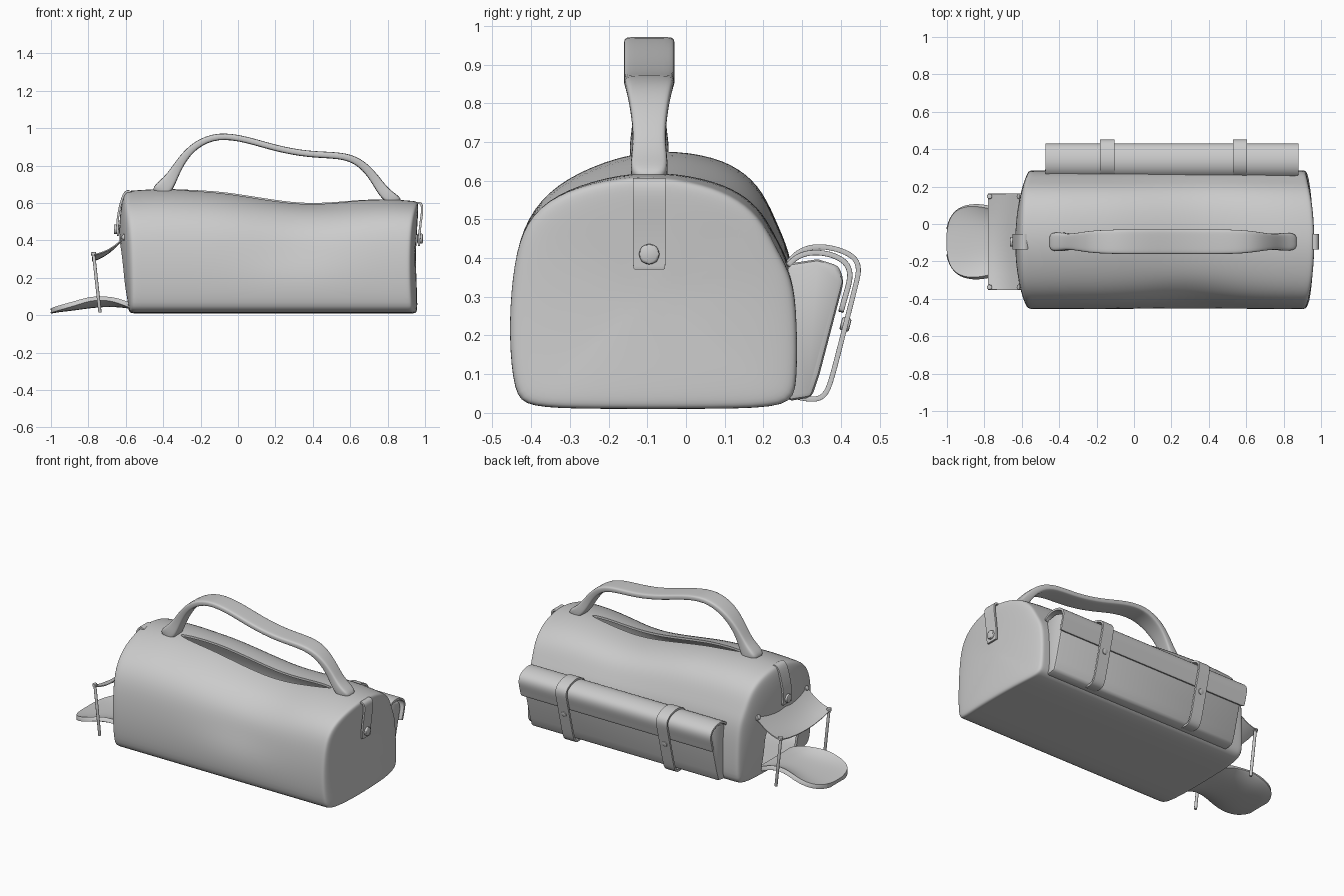
import bpy, bmesh, math
from mathutils import Vector

if "Cube" in bpy.data.objects:
    bpy.data.objects.remove(bpy.data.objects["Cube"])

CY = -0.095          # centre line of handle, door and end tabs
parts = []


def make(name, verts, faces, sub=0, solid=0.0, offset=0.0, bevel=0.0):
    me = bpy.data.meshes.new(name)
    me.from_pydata([tuple(v) for v in verts], [], faces)
    bm = bmesh.new()
    bm.from_mesh(me)
    bmesh.ops.recalc_face_normals(bm, faces=bm.faces)
    bm.to_mesh(me)
    bm.free()
    ob = bpy.data.objects.new(name, me)
    bpy.context.collection.objects.link(ob)
    if sub:
        m = ob.modifiers.new("sub", 'SUBSURF')
        m.levels = m.render_levels = sub
    if solid:
        m = ob.modifiers.new("solid", 'SOLIDIFY')
        m.thickness, m.offset = solid, offset
    if bevel:
        m = ob.modifiers.new("bevel", 'BEVEL')
        m.width, m.segments = bevel, 2
    parts.append(ob)
    return ob


def loft(name, rings, **kw):
    n = len(rings[0])
    verts = [v for r in rings for v in r]
    faces = [(i * n + j, i * n + (j + 1) % n, (i + 1) * n + (j + 1) % n, (i + 1) * n + j)
             for i in range(len(rings) - 1) for j in range(n)]
    faces += [tuple(range(n)), tuple(range(len(verts) - n, len(verts)))]
    return make(name, verts, faces, **kw)


def sheet(name, rows, **kw):
    n = len(rows[0])
    faces = [(i * n + j, i * n + j + 1, (i + 1) * n + j + 1, (i + 1) * n + j)
             for i in range(len(rows) - 1) for j in range(n - 1)]
    return make(name, [v for r in rows for v in r], faces, **kw)


def strap(name, path, axis, half, thick, cols=(-1, -.85, 0, .85, 1), sub=2):
    return sheet(name, [[Vector(p) + Vector(axis) * half * c for c in cols] for p in path],
                 sub=sub, solid=thick, bevel=0.003)


def rod(name, a, b, r, seg=12):
    a, b = Vector(a), Vector(b)
    d = (b - a).normalized()
    u = d.orthogonal().normalized()
    w = d.cross(u)
    ring = [(u * math.cos(t * math.tau / seg) + w * math.sin(t * math.tau / seg)) * r for t in range(seg)]
    return loft(name, [[a + v for v in ring], [b + v for v in ring]], bevel=r * 0.25)


def interp(table, x):
    for (x0, a), (x1, b) in zip(table, table[1:]):
        if x <= x1:
            t = max(0, (x - x0) / (x1 - x0))
            return a + (b - a) * t
    return table[-1][1]


# bag body: cross-section in y,z lofted along x, sagging in the middle, ends bulging
section = [(-.41, .014), (-.445, .05), (-.458, .2), (-.45, .35), (-.425, .48), (-.36, .575),
           (-.25, .64), (-.1, .685), (.05, .672), (.14, .635), (.2, .575), (.24, .48),
           (.275, .4), (.287, .25), (.288, .07), (.27, .015), (.1, .01), (-.25, .01)]
height = [(-.58, .67), (-.4, .685), (-.1, .67), (.1, .64), (.3, .605), (.45, .603), (.65, .625), (.8, .63), (.92, .615)]


def ring(x, s=1.0):
    k = (interp(height, x) - .25) / .435
    dent = .03 * math.exp(-((x - .3) / .25) ** 2)
    end = min(1, max(0, (abs(x - .17) - .6) / .12))      # 1 at both ends, 0 along the middle
    skew = .1 * min(1, max(0, (x - .5) / .4))            # right end leans down towards the back
    out = []
    for y, z in section:
        if y < -.3 and z > .3:
            y += dent
        if z > .25:
            z = .25 + (z - .25) * k - skew * (y - CY) * min(1, (z - .25) / .2)
        y, z = CY + (y - CY) * s, .31 + (z - .31) * s
        round_y = max(0, 1 - ((y - CY) / .37) ** 2)
        if x > .17:
            x2 = x + end * (.036 * round_y + .01 * ((z - .31) / .3) ** 2)
        else:
            x2 = x - end * .062 * round_y * max(.3, 1 - .6 * ((z - .42) / .3) ** 2)
        out.append((x2, y, z))
    return out


stations = [(-.578, .35), (-.577, .75), (-.572, .95), (-.56, 1)]
stations += [(x, 1) for x in (-.53, -.4, -.25, -.1, .05, .2, .35, .5, .65, .8, .89)]
stations += [(.912, 1), (.922, .95), (.922, .75), (.917, .35)]
body = loft("bag_body", [ring(*s) for s in stations], sub=2, solid=.014, offset=-1)

# cutters: arched doorway in the left end, long slit in the top
arch = [(CY - .175, .05), (CY + .175, .05)]
arch += [(CY + .175 * math.cos(t * math.pi / 14), .24 + .16 * math.sin(t * math.pi / 14)) for t in range(15)]
door = loft("door_cutter", [[(x, y, z) for y, z in arch] for x in (-.8, -.4)])
oval = [(.195 + .53 * math.cos(t * math.tau / 40), CY + .046 * math.sin(t * math.tau / 40)) for t in range(40)]
slit = loft("slit_cutter", [[(x, y, z) for x, y in oval] for z in (.48, .9)])
for c in (door, slit):
    parts.remove(c)
    c.hide_render = True
    m = body.modifiers.new("cut", 'BOOLEAN')
    m.operation, m.object, m.solver = 'DIFFERENCE', c, 'EXACT'

# handle: x, z, half width, half thickness along the path
hp = [(-.44, .64, .05, .045), (-.385, .69, .052, .045), (-.35, .745, .042, .03), (-.305, .825, .046, .023),
      (-.235, .91, .06, .02), (-.11, .967, .066, .018), (.05, .94, .066, .017), (.2, .892, .066, .017),
      (.38, .858, .066, .017), (.55, .857, .066, .018), (.645, .825, .056, .021), (.715, .755, .044, .024),
      (.757, .69, .042, .028), (.8, .635, .05, .035), (.87, .595, .045, .03)]
rings = []
for i, (x, z, w, t) in enumerate(hp):
    a, b = hp[max(i - 1, 0)], hp[min(i + 1, len(hp) - 1)]
    d = Vector((b[0] - a[0], 0, b[1] - a[1])).normalized()
    nrm = Vector((-d.z, 0, d.x))
    rings.append([Vector((x, CY + w * u, z)) + nrm * t * v for u, v in
                  ((-1, -.8), (-.8, -1), (.8, -1), (1, -.8), (1, .8), (.8, 1), (-.8, 1), (-1, .8))])
loft("handle", rings, sub=2)

# rear pouch with its flap
pouch = [(.26, .03), (.325, .04), (.345, .1), (.408, .34), (.395, .38), (.34, .397), (.26, .385)]
loft("rear_pouch", [[(x, y, z) for y, z in pouch] for x in (-.46, .865)], bevel=.014)
flap = [(.262, .38), (.285, .405), (.33, .418), (.385, .408), (.42, .385), (.426, .35), (.414, .31), (.4, .26)]
strap("pouch_flap", [(.2025, y, z) for y, z in flap], (1, 0, 0), .677, .014, (-1, -.99, -.5, 0, .5, .99, 1))

# pouch straps with studs
sp = [(.262, .385), (.285, .415), (.33, .433), (.39, .425), (.435, .405), (.449, .375), (.44, .335),
      (.405, .2), (.375, .08), (.36, .045), (.335, .032), (.29, .04)]
for n, x in enumerate((-.143, .567)):
    strap(f"pouch_strap_{n}", [(x, y, z) for y, z in sp], (1, 0, 0), .038, .013)
    rod(f"strap_stud_{n}", (x, .40, .232), (x, .424, .226), .018)

# folded tabs and buttons on both ends
tabs = {"right": [(.94, .588), (.965, .606), (.985, .594), (.985, .55), (.974, .48), (.968, .41), (.967, .37)],
        "left": [(-.57, .655), (-.59, .668), (-.613, .65), (-.637, .56), (-.645, .5), (-.644, .46), (-.641, .425)]}
for side, path in tabs.items():
    s = 1 if side == "right" else -1
    strap(f"{side}_tab", [(x, CY, z) for x, z in path], (0, 1, 0), .042, .012)
    x, z = path[5]
    rod(f"{side}_tab_button", (x - s * .01, CY, z), (x + s * .02, CY, z), .028, 8)

# awning over the doorway, sagging between its corners
rows = []
for i in range(7):
    u = i / 6
    x = -.595 - .185 * u
    z = .43 - .20 * u + .095 * u * u
    rows.append([(x, CY + .257 * v, z - .035 * u * (1 - v * v)) for v in (-1, -.66, -.33, 0, .33, .66, 1)])
sheet("awning", rows, solid=.006)

# awning poles and the studs at its corners
for n, y in enumerate((CY - .243, CY + .243)):
    rod(f"awning_pole_{n}", (-.738, y, .015), (-.772, y, .325), .009)
    rod(f"pole_cap_{n}", (-.771, y, .317), (-.773, y, .338), .014)
    rod(f"awning_stud_{n}", (-.585, y, .40), (-.62, y, .425), .015)

# lowered door flap lying on the ground: x, half width, z, edge lift
fp = [(-1.0, .07, .022, .003), (-.99, .12, .024, .005), (-.95, .178, .03, .012), (-.87, .2, .038, .026),
      (-.79, .19, .05, .04), (-.71, .17, .056, .036), (-.64, .168, .056, .024), (-.56, .172, .046, .0)]
sheet("door_flap", [[(x, CY + w * v, z + e * v ** 4) for v in (-1, -.95, -.6, 0, .6, .95, 1)]
                    for x, w, z, e in fp], sub=2, solid=.026, bevel=.004)

# apply modifiers, smooth, drop the cutters
bpy.ops.object.select_all(action='DESELECT')
for ob in parts:
    ob.select_set(True)
bpy.context.view_layer.objects.active = body
bpy.ops.object.convert(target='MESH')
bpy.ops.object.shade_smooth_by_angle(angle=math.radians(40))
for c in (door, slit):
    bpy.data.objects.remove(c)
